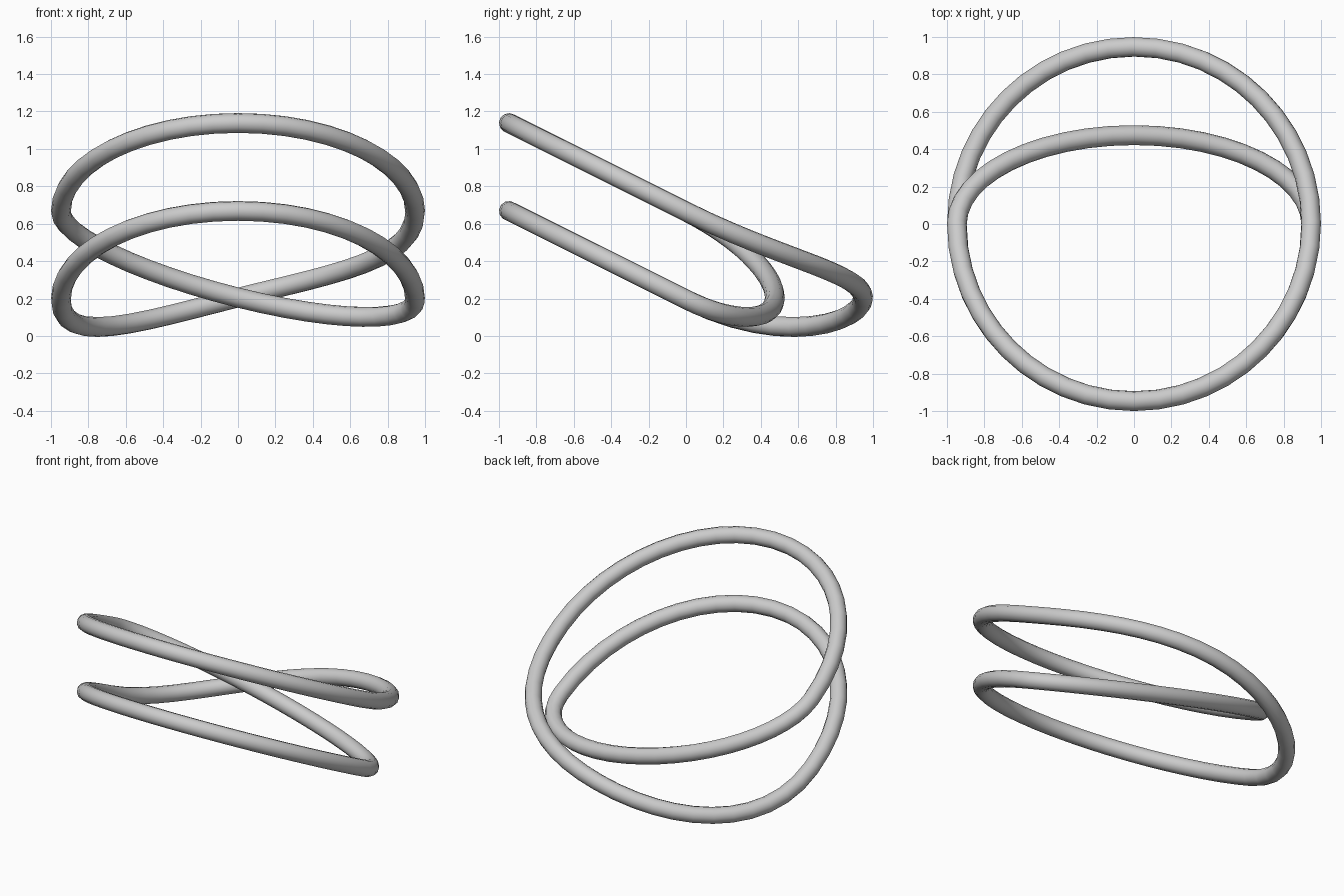
import bpy
from mathutils import Vector

if "Cube" in bpy.data.objects:
    bpy.data.objects.remove(bpy.data.objects["Cube"])

R, TUBE, K = 0.947, 0.053, 0.5523     # loop radius, tube radius, circle handle factor
H = K * R
HI, LO, CROSS, SLOPE = 0.665, 0.195, 0.205, 0.5
BACK_IN = 0.475                        # depth of the inner rear strand
LEAN = 0.25                            # rear strands' slope where they cross


def side(y_len):
    """Handle running backwards from a side point, down the tilted plane."""
    return Vector((0, y_len, -SLOPE * y_len))


# Path: (point, incoming handle offset, outgoing handle offset)
back_out, back_in = side(H), side(K * BACK_IN)
front = -side(H)
across = Vector((H, 0, 0))
rear = Vector((-H, 0, -LEAN * H))
rear_in = Vector((-H, 0, LEAN * H))
nodes = [
    ((0, -R, HI + SLOPE * R), -across, across),
    ((R, 0, HI), front, back_out),
    ((0, R, CROSS), -rear, rear),
    ((-R, 0, LO), back_out, front),
    ((0, -R, LO + SLOPE * R), -across, across),
    ((R, 0, LO), front, back_in),
    ((0, BACK_IN, CROSS), -rear_in, rear_in),
    ((-R, 0, HI), back_in, front),
]

# Closed double-loop tube
curve = bpy.data.curves.new("double_loop_ring", 'CURVE')
curve.dimensions = '3D'
curve.resolution_u = 12
curve.bevel_depth = TUBE
curve.bevel_resolution = 4
spline = curve.splines.new('BEZIER')
spline.bezier_points.add(len(nodes) - 1)
spline.use_cyclic_u = True
for bp, (co, h_in, h_out) in zip(spline.bezier_points, nodes):
    co = Vector(co)
    bp.handle_left_type = bp.handle_right_type = 'FREE'
    bp.co, bp.handle_left, bp.handle_right = co, co + h_in, co + h_out

ring = bpy.data.objects.new("double_loop_ring", curve)
bpy.context.collection.objects.link(ring)
bpy.context.view_layer.objects.active = ring
ring.select_set(True)
bpy.ops.object.convert(target='MESH')
bpy.ops.object.shade_smooth()
